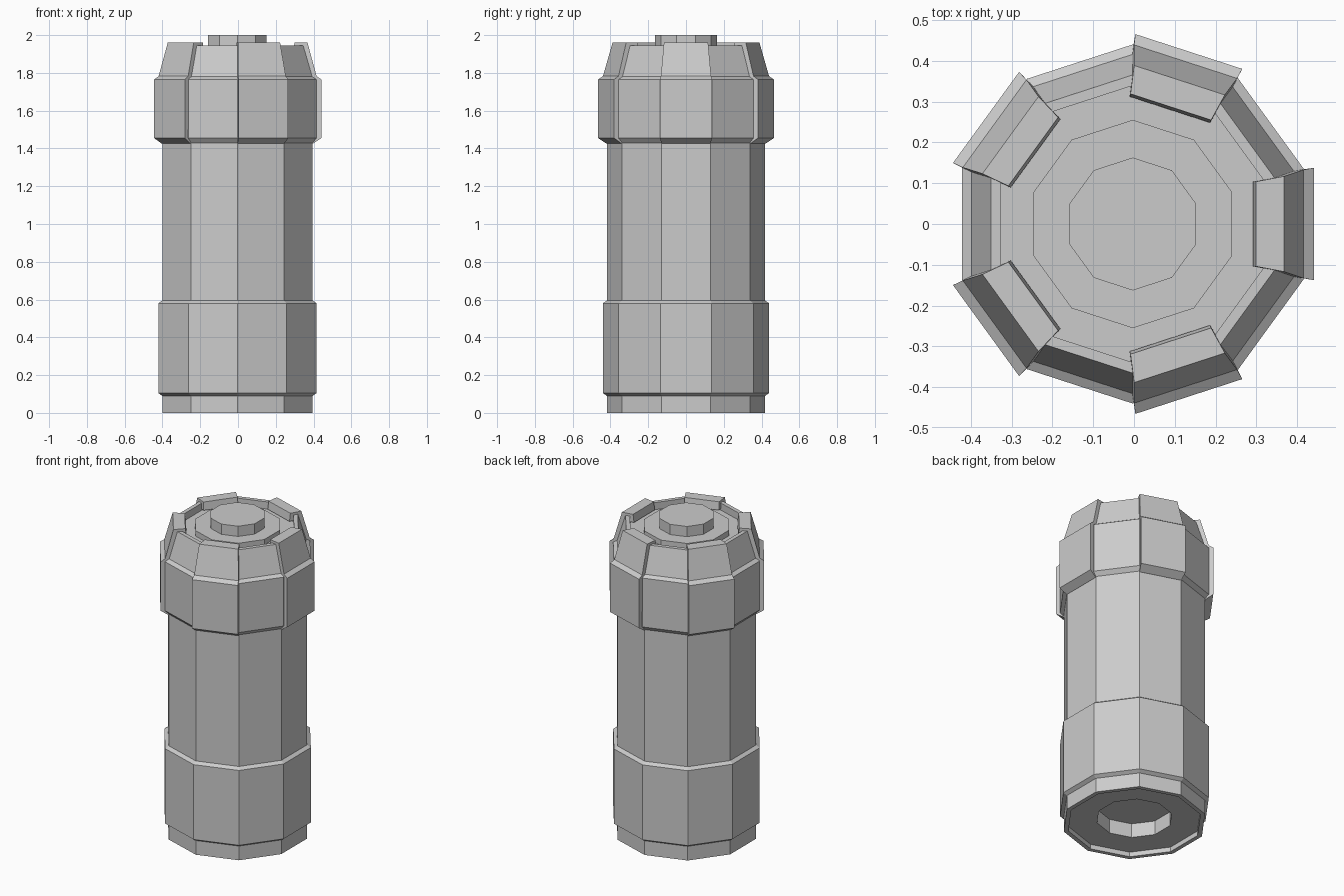
import bpy, bmesh
from math import cos, sin, pi, radians

cube = bpy.data.objects.get("Cube")
if cube:
    bpy.data.objects.remove(cube, do_unlink=True)

SIDES = 10
CENTRE_X = -0.003

grey = bpy.data.materials.new("plain grey")
grey.use_nodes = True
colour = (0.6, 0.6, 0.6, 1)
grey.diffuse_color = colour
grey.node_tree.nodes["Principled BSDF"].inputs["Base Color"].default_value = colour


def finish(name, bm):
    bmesh.ops.recalc_face_normals(bm, faces=bm.faces)
    mesh = bpy.data.meshes.new(name)
    bm.to_mesh(mesh)
    bm.free()
    mesh.materials.append(grey)
    obj = bpy.data.objects.new(name, mesh)
    obj.location.x = CENTRE_X
    bpy.context.collection.objects.link(obj)
    return obj


def lathe(name, profile, closed=False):
    """Ten-sided turned part; the profile lists (distance to flat, height)."""
    bm = bmesh.new()
    rings = []
    for flat, z in profile:
        r = flat / cos(pi / SIDES)
        angles = [pi / 2 + 2 * pi * k / SIDES for k in range(SIDES)]
        rings.append([bm.verts.new((r * cos(a), r * sin(a), z)) for a in angles])
    pairs = list(zip(rings, rings[1:]))
    if closed:
        pairs.append((rings[-1], rings[0]))
    else:
        bm.faces.new(rings[0])
        bm.faces.new(rings[-1])
    for low, high in pairs:
        for k in range(SIDES):
            n = (k + 1) % SIDES
            bm.faces.new((low[k], low[n], high[n], high[k]))
    return finish(name, bm)


def clamp_plate(name, profile, angle):
    """Bent plate; the profile lists (distance out, height, half width)."""
    bm = bmesh.new()
    c, s = cos(angle), sin(angle)
    edges = [[bm.verts.new((r * c - side * w * s, r * s + side * w * c, z))
              for r, z, w in profile] for side in (-1, 1)]
    bm.faces.new(edges[0])
    bm.faces.new(edges[1])
    for k in range(len(profile)):
        n = (k + 1) % len(profile)
        bm.faces.new((edges[0][k], edges[0][n], edges[1][n], edges[1][k]))
    return finish(name, bm)


# Main tube, with a recessed underside and a stepped disc on top
lathe("body", [
    (0.21, 0.12), (0.21, 0.03), (0.372, 0.03), (0.372, 0), (0.398, 0),
    (0.398, 1.6), (0.33, 1.9), (0.243, 1.9), (0.243, 1.935)])

# Sleeve around the lower part
lathe("lower_sleeve", [
    (0.39, 0.09), (0.398, 0.09), (0.419, 0.105), (0.419, 0.58),
    (0.398, 0.595), (0.39, 0.595)], closed=True)

# Collar with a sloping shoulder and a raised rim
lathe("upper_collar", [
    (0.38, 1.43), (0.398, 1.43), (0.419, 1.455), (0.419, 1.765),
    (0.396, 1.78), (0.348, 1.945), (0.323, 1.945), (0.323, 1.89)], closed=True)

# Button in the middle of the top
lathe("top_button", [(0.155, 1.92), (0.155, 2.0)])

# Five plates clamped over every second side of the collar
plate = [
    (0.39, 1.425, 0.13), (0.4, 1.425, 0.13), (0.445, 1.455, 0.138),
    (0.445, 1.765, 0.138), (0.419, 1.783, 0.133), (0.371, 1.96, 0.117),
    (0.302, 1.96, 0.104), (0.295, 1.91, 0.104), (0.335, 1.91, 0.112),
    (0.39, 1.75, 0.13)]
for i in range(5):
    clamp_plate(f"clamp_plate_{i + 1}", plate, radians(72 * i))
